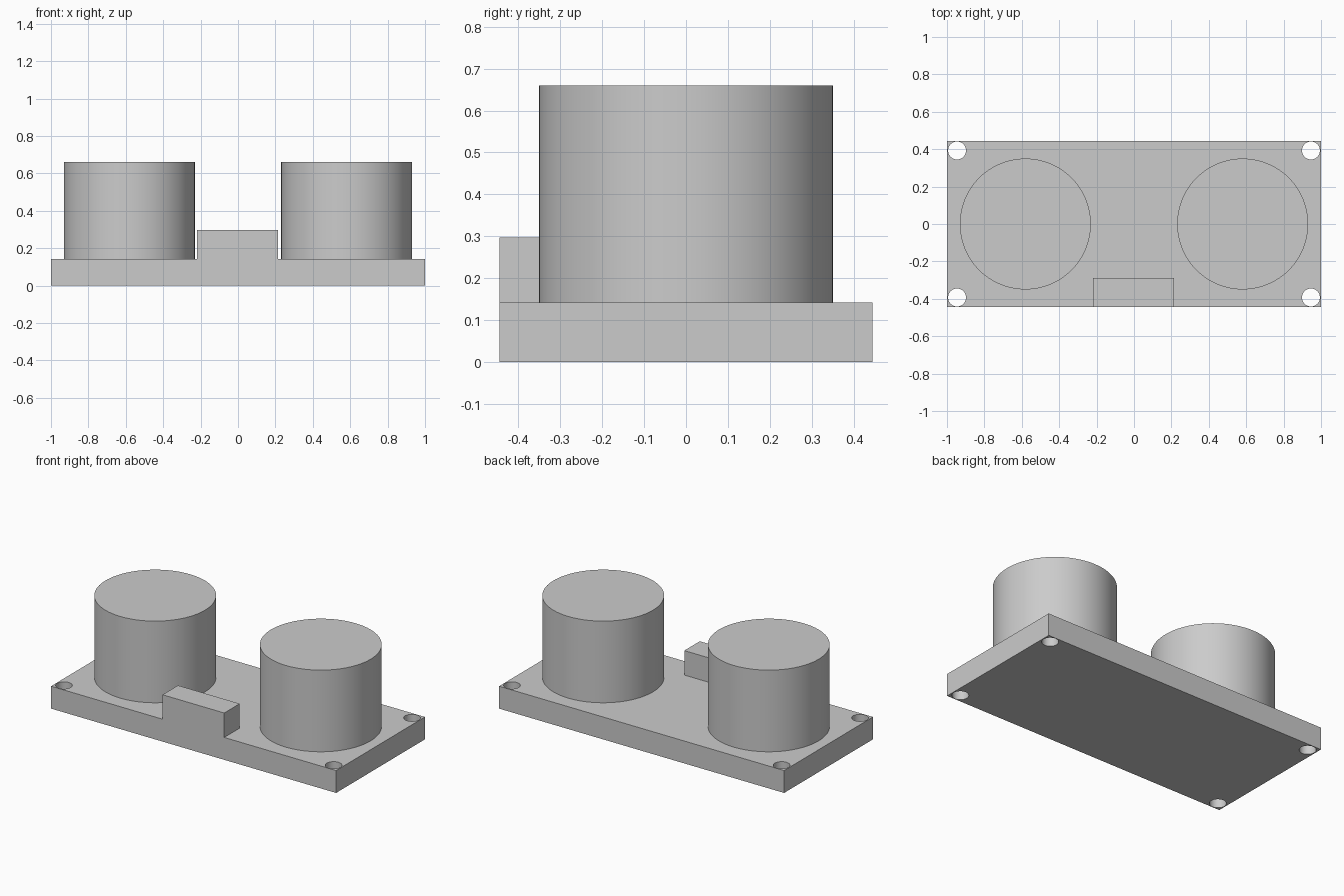
import bpy
import math

if "Cube" in bpy.data.objects:
    bpy.data.objects.remove(bpy.data.objects["Cube"], do_unlink=True)

grey = bpy.data.materials.new("light grey")
grey.use_nodes = True
COLOUR = (0.6, 0.6, 0.6, 1)
grey.diffuse_color = COLOUR
grey.node_tree.nodes["Principled BSDF"].inputs["Base Color"].default_value = COLOUR

BOARD_TOP = 0.142
HALF_DEPTH = 0.445


def finish(name):
    obj = bpy.context.object
    obj.name = name
    obj.data.materials.append(grey)
    return obj


def box(name, x0, x1, y0, y1, z0, z1):
    bpy.ops.mesh.primitive_cube_add(
        size=1, location=((x0 + x1) / 2, (y0 + y1) / 2, (z0 + z1) / 2))
    bpy.context.object.scale = (x1 - x0, y1 - y0, z1 - z0)
    bpy.ops.object.transform_apply(location=False, rotation=False, scale=True)
    return finish(name)


def cylinder(name, x, y, radius, z0, z1, sides):
    bpy.ops.mesh.primitive_cylinder_add(
        vertices=sides, radius=radius, depth=z1 - z0, location=(x, y, (z0 + z1) / 2))
    bpy.ops.object.shade_smooth_by_angle(angle=math.radians(30))
    return finish(name)


# Circuit board with a mounting hole in each corner
board = box("board", -1, 1, -HALF_DEPTH, HALF_DEPTH, 0, BOARD_TOP)
for x in (-0.946, 0.946):
    for y in (-0.393, 0.393):
        cutter = cylinder("hole_cutter", x, y, 0.048, -0.1, 0.3, 32)
        cutter.hide_render = True
        cutter.hide_set(True)
        cutter.display_type = 'WIRE'
        cut = board.modifiers.new("mounting_hole", 'BOOLEAN')
        cut.operation = 'DIFFERENCE'
        cut.solver = 'EXACT'
        cut.object = cutter
bpy.context.view_layer.objects.active = board
board.select_set(True)
for cut in list(board.modifiers):
    cutter = cut.object
    bpy.ops.object.modifier_apply(modifier=cut.name)
    bpy.data.objects.remove(cutter, do_unlink=True)

# Two tall sensor cans
for side, x in (("right", -0.581), ("left", 0.581)):
    cylinder(side + "_can", x, 0, 0.35, BOARD_TOP, 0.66, 96)

# Connector block on the front edge
box("connector", -0.218, 0.215, -HALF_DEPTH, -0.29, BOARD_TOP, 0.297)
